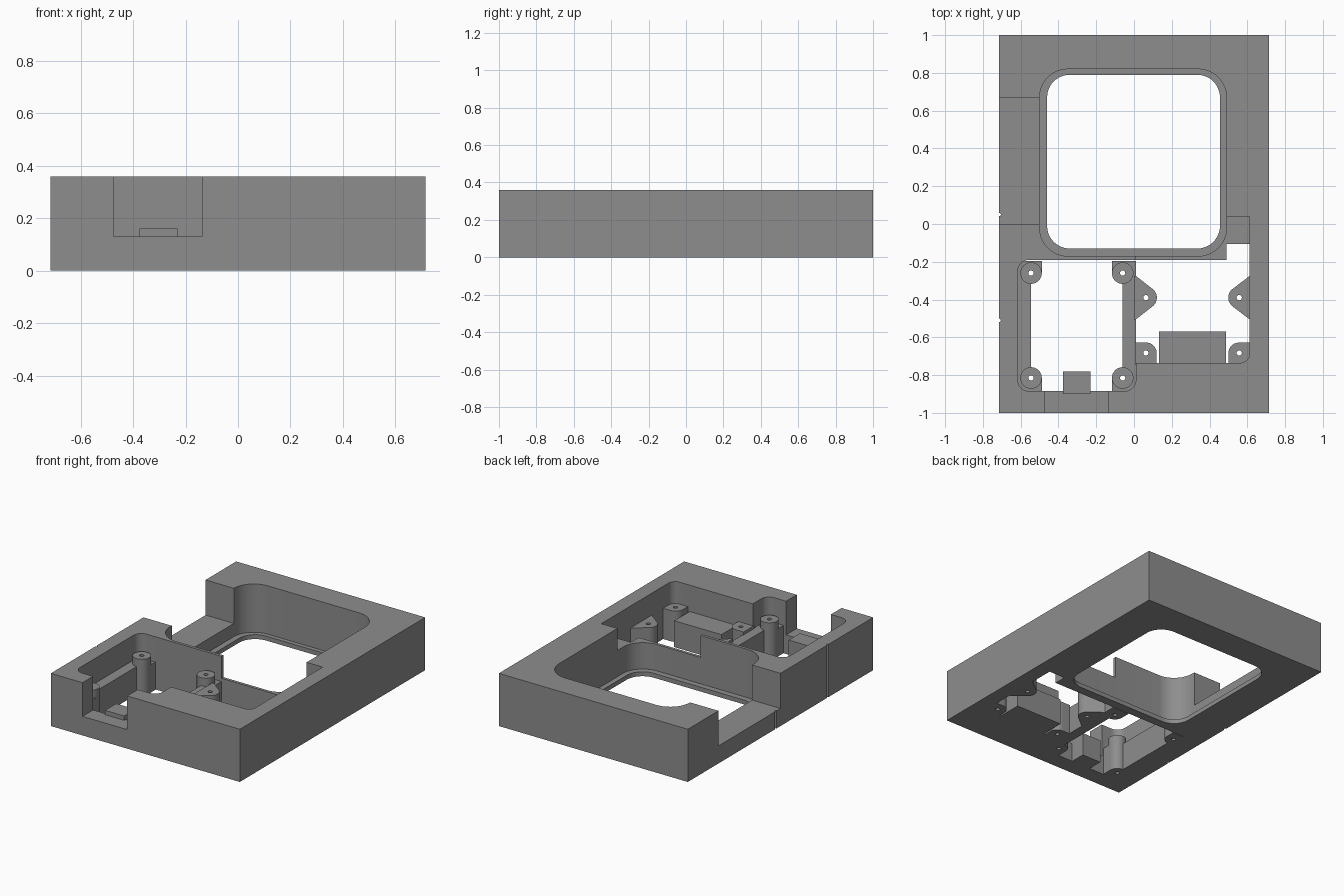
import bpy, bmesh, math
from mathutils import Vector

if "Cube" in bpy.data.objects:
    bpy.data.objects.remove(bpy.data.objects["Cube"])

grey = bpy.data.materials.new("matte_grey")
grey.diffuse_color = (0.27, 0.27, 0.27, 1)
grey.use_nodes = True
grey.node_tree.nodes["Principled BSDF"].inputs["Base Color"].default_value = grey.diffuse_color
H = 0.36


def prism(name, pts, z0, z1):
    """Extrude a flat outline from z0 to z1."""
    bm = bmesh.new()
    face = bm.faces.new([bm.verts.new((x, y, z0)) for x, y in pts])
    geo = bmesh.ops.extrude_face_region(bm, geom=[face])["geom"]
    bmesh.ops.translate(bm, vec=(0, 0, z1 - z0),
                        verts=[g for g in geo if isinstance(g, bmesh.types.BMVert)])
    bmesh.ops.recalc_face_normals(bm, faces=bm.faces)
    me = bpy.data.meshes.new(name)
    bm.to_mesh(me)
    bm.free()
    me.materials.append(grey)
    ob = bpy.data.objects.new(name, me)
    bpy.context.collection.objects.link(ob)
    return ob


def rect(x0, x1, y0, y1, radii=(0, 0, 0, 0)):
    """Rectangle outline; radii run lower left, lower right, upper right, upper left."""
    pts = []
    corners = ((x0, y0, 1, 1), (x1, y0, -1, 1), (x1, y1, -1, -1), (x0, y1, 1, -1))
    for i, ((x, y, sx, sy), r) in enumerate(zip(corners, radii)):
        if r == 0:
            pts.append((x, y))
            continue
        for k in range(13):
            a = math.radians(180 + 90 * i + 7.5 * k)
            pts.append((x + sx * r + r * math.cos(a), y + sy * r + r * math.sin(a)))
    return pts


def circle(x, y, r, n=32):
    return [(x + r * math.cos(math.tau * k / n), y + r * math.sin(math.tau * k / n))
            for k in range(n)]


def tab(x, y, wall, half, r, n=16):
    """Triangular lug with a round nose, based on the wall."""
    s = 1 if x > wall else -1
    d = abs(x - wall)
    # tangent from the wall corner to the round nose
    a = math.atan2(half, -d) - math.acos(r / math.hypot(d, half))
    pts = [(wall - s * 0.01, y - half), (wall, y - half)]
    pts += [(x + s * r * math.cos(-a + 2 * a * k / n), y + r * math.sin(-a + 2 * a * k / n))
            for k in range(n + 1)]
    return pts + [(wall, y + half), (wall - s * 0.01, y + half)]


def combine(body, tool, op):
    mod = body.modifiers.new(op, "BOOLEAN")
    mod.operation, mod.solver, mod.object = op, "EXACT", tool
    bpy.context.view_layer.update()
    me = bpy.data.meshes.new_from_object(
        body.evaluated_get(bpy.context.evaluated_depsgraph_get()))
    body.modifiers.clear()
    body.data = me
    bpy.data.objects.remove(tool, do_unlink=True)


body = prism("housing", rect(-0.714, 0.714, -1, 1), 0, H)
TOP, LOW = H + 0.1, -0.1

cuts = [
    # large display pocket and its window
    ("display_pocket", rect(-0.5, 0.49, -0.17, 0.82, (0.15,) * 4), 0.03, TOP),
    ("display_window", rect(-0.46, 0.455, -0.13, 0.79, (0.12,) * 4), LOW, TOP),
    # side cable notch
    ("side_notch", rect(-0.8, -0.4, 0, 0.67), 0.12, TOP),
    # left board pocket with front port notch
    ("left_pocket", rect(-0.615, 0.01, -0.885, -0.19, (0.06, 0.06, 0, 0.06)), LOW, TOP),
    ("front_notch", rect(-0.475, -0.137, -1.1, -0.8), 0.13, TOP),
    # right board pocket, its opening and the cable passage
    ("right_pocket", rect(0.01, 0.612, -0.735, 0.04, (0, 0.05, 0, 0)), 0.21, TOP),
    ("right_opening", rect(0.01, 0.612, -0.735, -0.19, (0, 0.05, 0, 0)), LOW, TOP),
    ("passage_opening", rect(0.49, 0.612, -0.3, -0.105), LOW, TOP),
]
# small grooves in the left outer wall
cuts += [("groove", circle(-0.714, y, 0.009, 12), LOW, TOP) for y in (0.05, -0.51)]
for c in cuts:
    combine(body, prism(*c), "DIFFERENCE")

adds, holes = [], []
# left pocket: side rails, port block, corner posts
for x0, x1 in ((-0.63, -0.545), (-0.06, 0.01)):
    adds.append(("rail", rect(x0, x1, -0.83, -0.25), 0, 0.19))
adds.append(("port_block", rect(-0.375, -0.23, -0.9, -0.78), 0, 0.16))
for x, wx in ((-0.545, -0.625), (-0.06, 0.01)):
    for y, wy in ((-0.26, -0.195), (-0.815, -0.895)):
        inner = x + (0.057 if x < -0.3 else -0.057)
        adds.append(("post_base", rect(min(wx, inner), max(wx, inner),
                                       min(y, wy), max(y, wy)), 0, 0.19))
        adds.append(("post", circle(x, y, 0.0571), 0, 0.245))
        holes.append((x, y))
# right pocket: corner posts, triangular lugs, support block
for x, wall in ((0.063, 0.01), (0.557, 0.612)):
    s = 1 if x > wall else -1
    inner = x + s * 0.057
    adds.append(("corner_post", rect(min(wall - s * 0.005, inner), max(wall - s * 0.005, inner),
                                     -0.745, -0.628,
                                     (0, 0, 0.055 if s > 0 else 0, 0.055 if s < 0 else 0)),
                 0, 0.21))
    adds.append(("lug", tab(x, -0.39, wall, 0.115, 0.058), 0, 0.21))
    holes += [(x, -0.683), (x, -0.39)]
adds.append(("support_block", rect(0.132, 0.488, -0.745, -0.57), 0, 0.18))
for a in adds:
    combine(body, prism(*a), "UNION")

# screw holes through posts and lugs
for x, y in holes:
    combine(body, prism("screw_hole", circle(x, y, 0.014, 16), LOW, TOP), "DIFFERENCE")

bpy.context.view_layer.objects.active = body
body.select_set(True)
bpy.ops.object.shade_smooth_by_angle(angle=math.radians(30))
